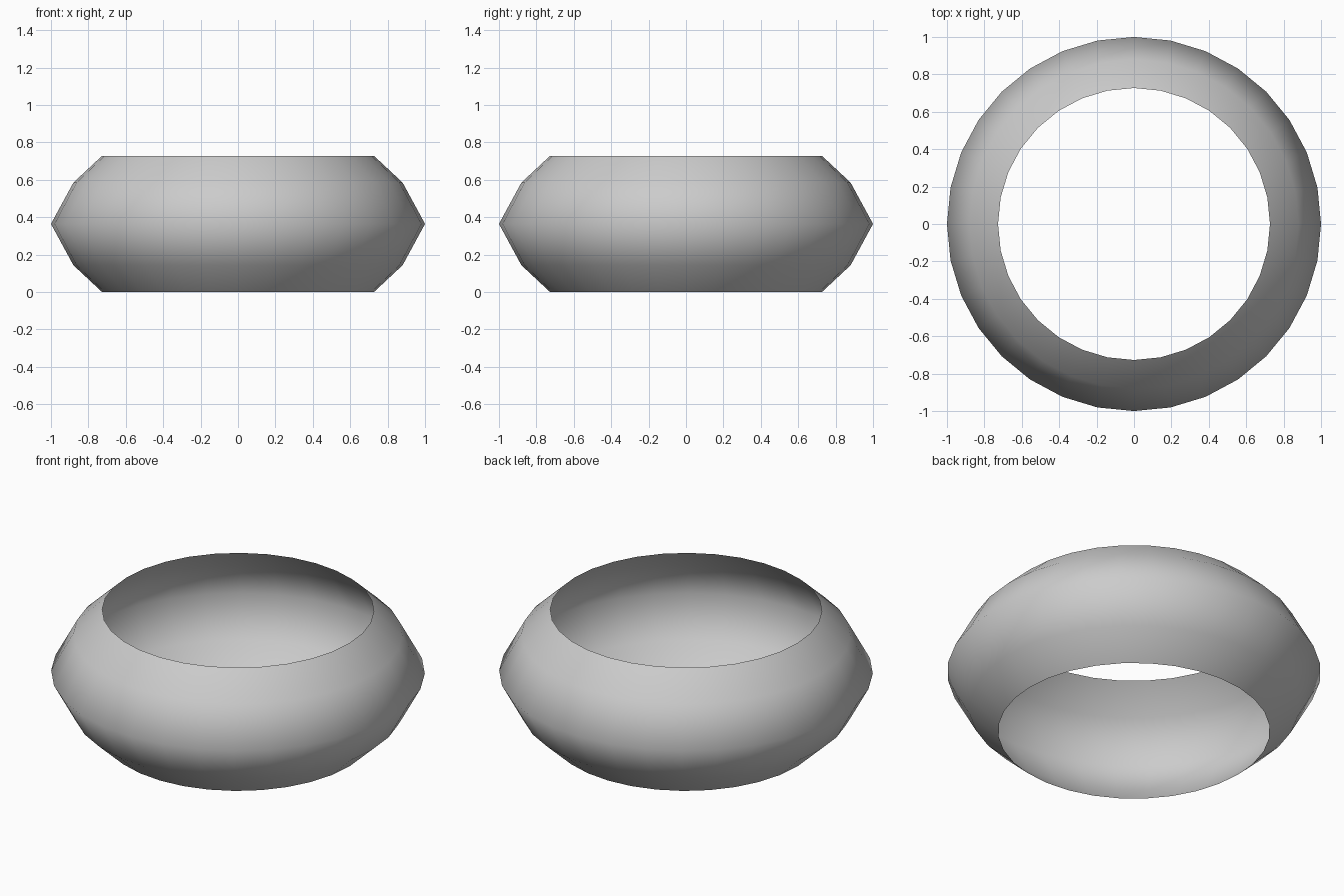
import bpy, bmesh, math

if "Cube" in bpy.data.objects:
    bpy.data.objects.remove(bpy.data.objects["Cube"])

SIDES = 32
# Outer profile (radius, height), bottom rim to top rim
PROFILE = [(0.727, 0.0), (0.88, 0.143), (1.0, 0.364), (0.88, 0.585), (0.727, 0.728)]

bm = bmesh.new()
# Rings of vertices, one per profile point
rings = []
for r, z in PROFILE:
    rings.append([bm.verts.new((r * math.cos(math.tau * i / SIDES),
                                r * math.sin(math.tau * i / SIDES), z))
                  for i in range(SIDES)])
# Thin open band between neighbouring rings
for low, high in zip(rings, rings[1:]):
    for i in range(SIDES):
        j = (i + 1) % SIDES
        bm.faces.new((low[i], low[j], high[j], high[i])).smooth = True

mesh = bpy.data.meshes.new("ring_band")
bm.to_mesh(mesh)
bm.free()
band = bpy.data.objects.new("ring_band", mesh)
bpy.context.collection.objects.link(band)
